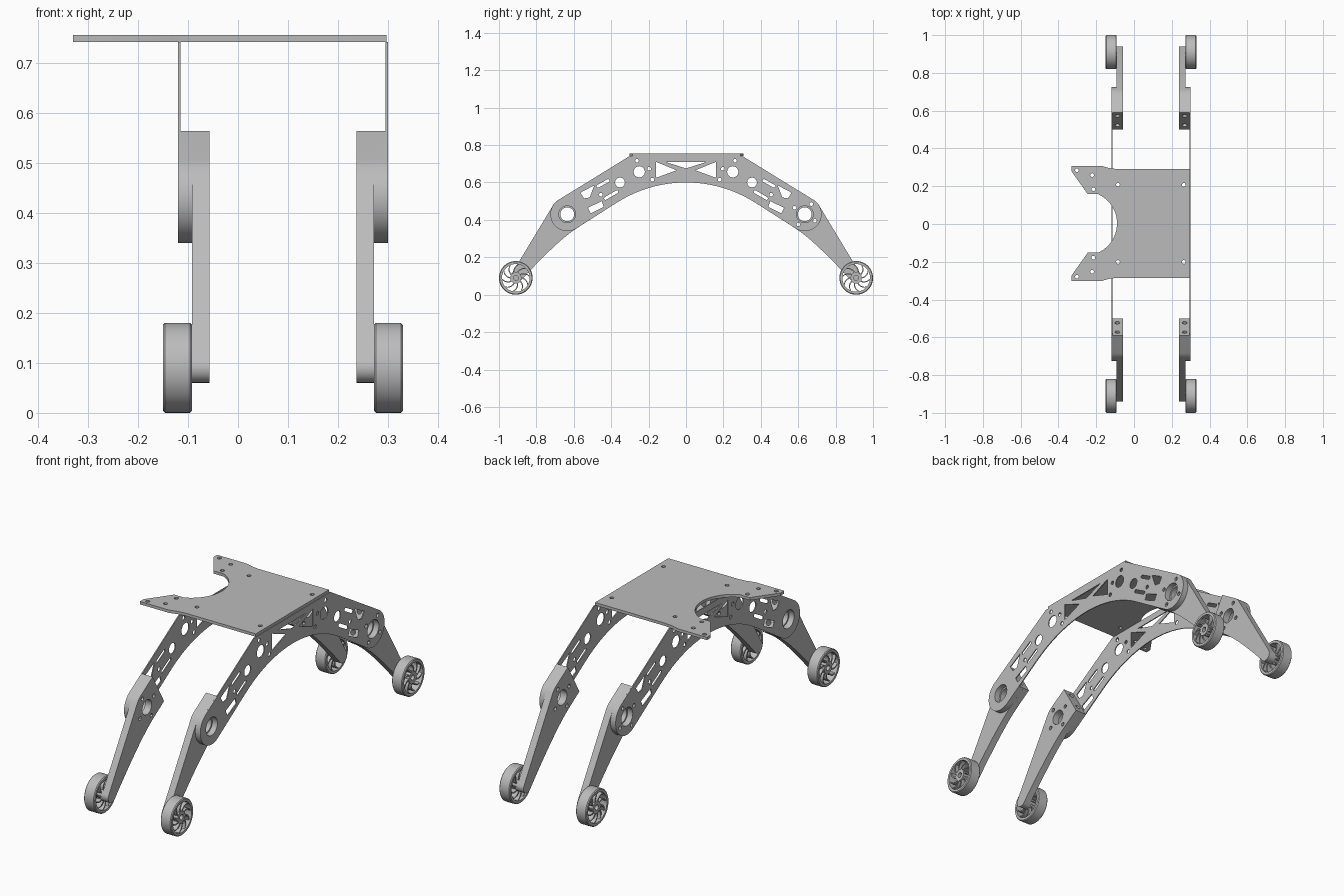
import bpy, bmesh
from math import sin, cos, pi, radians, atan2, sqrt
from mathutils import Matrix, Vector

if "Cube" in bpy.data.objects:
    bpy.data.objects.remove(bpy.data.objects["Cube"])

grey = bpy.data.materials.new("plain grey")
grey.use_nodes = True
GREY = (0.5, 0.5, 0.5, 1)
grey.diffuse_color = GREY
grey.node_tree.nodes["Principled BSDF"].inputs["Base Color"].default_value = GREY

MID = 0.09                                   # x of the plane midway between both sides
SIDEWAYS = Matrix(((0, 0, 1, 0), (1, 0, 0, 0), (0, 1, 0, 0), (0, 0, 0, 1)))
PIVOT, AXLE = (0.635, 0.43), (0.91, 0.09)
HIP_R = 0.09


def arc(c, r, a0=0, a1=360, n=24):
    """Points on an arc; a full circle leaves out the repeated end."""
    m = n if abs(a1 - a0) == 360 else n - 1
    return [(c[0] + r * cos(radians(a0 + (a1 - a0) * i / m)),
             c[1] + r * sin(radians(a0 + (a1 - a0) * i / m))) for i in range(n)]


def slot(a, b, r):
    ang = atan2(b[1] - a[1], b[0] - a[0]) * 180 / pi
    return arc(b, r, ang - 90, ang + 90, 8) + arc(a, r, ang + 90, ang + 270, 8)


def flip(loop):
    return [(-y, z) for y, z in loop]


def mesh_object(name, mesh):
    mesh.materials.clear()
    mesh.materials.append(grey)
    ob = bpy.data.objects.new(name, mesh)
    bpy.context.collection.objects.link(ob)
    return ob


def evaluated_mesh(ob):
    bpy.context.view_layer.update()
    dg = bpy.context.evaluated_depsgraph_get()
    return bpy.data.meshes.new_from_object(ob.evaluated_get(dg))


def plate(name, loops, lo, hi, matrix=SIDEWAYS):
    """Sheet with an outline and holes, from lo to hi along its normal."""
    cu = bpy.data.curves.new(name, 'CURVE')
    cu.dimensions, cu.fill_mode, cu.extrude = '2D', 'BOTH', (hi - lo) / 2
    for loop in loops:
        sp = cu.splines.new('POLY')
        sp.points.add(len(loop) - 1)
        for p, (a, b) in zip(sp.points, loop):
            p.co = (a, b, 0, 1)
        sp.use_cyclic_u = True
    tmp = bpy.data.objects.new(name, cu)
    bpy.context.collection.objects.link(tmp)
    mesh = evaluated_mesh(tmp)
    bpy.data.objects.remove(tmp)
    mesh.transform(matrix @ Matrix.Translation((0, 0, (lo + hi) / 2)))
    bm = bmesh.new()
    bm.from_mesh(mesh)
    bmesh.ops.remove_doubles(bm, verts=bm.verts, dist=1e-5)
    bmesh.ops.recalc_face_normals(bm, faces=bm.faces)
    bm.to_mesh(mesh)
    bm.free()
    return mesh_object(name, mesh)


def place(ob, both_ends=True):
    """Mirror a part to the other side, and to both ends, around the middle."""
    base, name = ob.data, ob.name
    bpy.data.objects.remove(ob)
    for sx, side in ((1, "left"), (-1, "right")):
        for sy, end in (((1, "back"), (-1, "front")) if both_ends else ((1, ""),)):
            me = base.copy()
            me.transform(Matrix.Translation((MID, 0, 0)) @ Matrix.Diagonal((sx, sy, 1, 1)))
            if sx * sy < 0:
                me.flip_normals()
            mesh_object("_".join(w for w in (end, side, name) if w), me)


# Arched side arms with truss cutouts
top_in = (0.3, 0.742)
half = arc((0, 0.6 - 0.688), 0.688, 90, 57.4, 12)[1:]            # underside arch
half += arc(PIVOT, HIP_R, -123, 58, 24) + [top_in]
outline = flip(half)[::-1] + [(0, 0.6)] + half
bolts = [arc((PIVOT[0] + 0.065 * cos(radians(57 + 90 * k)),
              PIVOT[1] + 0.065 * sin(radians(57 + 90 * k))), 0.01, n=12) for k in range(4)]
cutouts = [
    [(0.16, 0.71), (0.16, 0.625), (0.05, 0.665)],
    arc((0.25, 0.657), 0.03), arc((0.353, 0.6), 0.026),
    slot((0.417, 0.61), (0.47, 0.58), 0.008),
    slot((0.37, 0.55), (0.43, 0.515), 0.008),
    [(0.565, 0.545), (0.49, 0.585), (0.515, 0.52), (0.545, 0.515)],
    [(0.51, 0.435), (0.44, 0.47), (0.45, 0.5), (0.525, 0.465)],
    arc(PIVOT, 0.045, n=32)]
cutouts += [arc(c, 0.01, n=12) for c in
            ((0.262, 0.716), (0.197, 0.673), (0.18, 0.615), (0.455, 0.535))]
truss_top = [(0.11, 0.71), (-0.11, 0.71), (0, 0.675)]
place(plate("side_arm", [outline, truss_top] + cutouts + [flip(c) for c in cutouts] + bolts,
            0.205, 0.21), both_ends=False)

# Legs: a rounded hip block against the arm, and a tapering shank inboard of it
end_low, end_top = (0.5, 0.409), (0.59, 0.564)
hip = [end_low] + arc(PIVOT, HIP_R, -123, 58, 24) + [end_top]
p0, p1, p2 = (Vector(p) for p in ((0.586, 0.354), (0.69, 0.287), (0.889, 0.069)))
inner = [tuple(p0 * (1 - t) ** 2 + p1 * 2 * t * (1 - t) + p2 * t * t)
         for t in (i / 14 for i in range(14))]
shank = ([end_low] + inner + arc(AXLE, 0.03, -135, 31, 12)
         + arc(PIVOT, HIP_R, 31, 58, 6) + [end_top])


def drill(ob):
    """Two screw holes in the end face of the hip."""
    axis = Vector((0, 0.86, -0.5))
    for t in (0.25, 0.8):
        bm = bmesh.new()
        bmesh.ops.create_cone(bm, cap_ends=True, segments=16, radius1=0.013,
                              radius2=0.013, depth=0.08)
        me = bpy.data.meshes.new("screw_cutter")
        bm.to_mesh(me)
        bm.free()
        y, z = (a + (b - a) * t for a, b in zip(end_low, end_top))
        me.transform(Matrix.Translation((0.178, y, z)) @ axis.to_track_quat('Z', 'Y').to_matrix().to_4x4())
        cutter = mesh_object("screw_cutter", me)
        cutter.hide_render = True
        mod = ob.modifiers.new("drill", 'BOOLEAN')
        mod.operation, mod.solver, mod.object = 'DIFFERENCE', 'EXACT', cutter
        mesh = evaluated_mesh(ob)
        ob.modifiers.clear()
        ob.data = mesh
        bpy.data.objects.remove(cutter)
    return ob


place(drill(plate("hip_block", [hip, arc(PIVOT, 0.045, n=32)] + bolts, 0.182, 0.205)))
place(drill(plate("leg_shank", [shank, arc(PIVOT, 0.037, n=32)] + bolts, 0.147, 0.182)))

# Wheels: bevelled rim, hub and swept spokes
W0, W1 = 0.182, 0.24


def ring(name, profile, n=48):
    bm = bmesh.new()
    rows = [[bm.verts.new((x, AXLE[0] + r * cos(2 * pi * i / n), AXLE[1] + r * sin(2 * pi * i / n)))
             for r, x in profile] for i in range(n)]
    m = len(profile)
    for i in range(n):
        a, b = rows[i], rows[(i + 1) % n]
        for j in range(m):
            bm.faces.new((a[j], a[(j + 1) % m], b[(j + 1) % m], b[j]))
    bmesh.ops.recalc_face_normals(bm, faces=bm.faces)
    me = bpy.data.meshes.new(name)
    bm.to_mesh(me)
    bm.free()
    return mesh_object(name, me)


B = 0.004
place(ring("wheel_rim", [(0.074, W0), (0.09 - B, W0), (0.09, W0 + B),
                         (0.09, W1 - B), (0.09 - B, W1), (0.074, W1)]))
place(ring("wheel_hub", [(0.013, W0), (0.03, W0), (0.03, W1 - B), (0.013, W1 - B)], 32))


def spoke(k):
    pts = []
    for side, steps in ((-1, range(5)), (1, range(4, -1, -1))):
        for i in steps:
            r = 0.028 + 0.048 * i / 4
            a = 2 * pi * k / 10 + 0.55 * (i / 4) ** 1.5 + side * 0.0035 / r
            pts.append((AXLE[0] + r * cos(a), AXLE[1] + r * sin(a)))
    return pts


place(plate("wheel_spokes", [spoke(k) for k in range(10)], W0 + 0.005, W1 - 0.006))

# Top deck with a round notch and two prongs
edge = [(0.297, 0.288), (-0.09, 0.288), (-0.13, 0.293), (-0.17, 0.304), (-0.33, 0.304),
        (-0.33, 0.275), (-0.245, 0.155)]
mirrored = [(x, -y) for x, y in edge][::-1]
notch = arc((-0.26, 0), 0.17, 65.8, -65.8, 24)
spots = [(-0.302, 0.282), (-0.222, 0.256), (-0.215, 0.181), (-0.085, 0.204), (0.264, 0.204)]
holes = [arc((x, s * y), 0.01, n=12) for x, y in spots for s in (1, -1)]
plate("top_deck", [edge + notch + mirrored] + holes, 0.742, 0.756,
      Matrix.Translation((0, 0.003, 0)))

# Smooth rounded faces, keep edges crisp
bpy.ops.object.select_all(action='DESELECT')
for ob in bpy.context.collection.objects:
    if ob.type == 'MESH' and ob.data.materials and ob.data.materials[0] == grey:
        ob.select_set(True)
        bpy.context.view_layer.objects.active = ob
bpy.ops.object.shade_smooth_by_angle(angle=radians(30))
